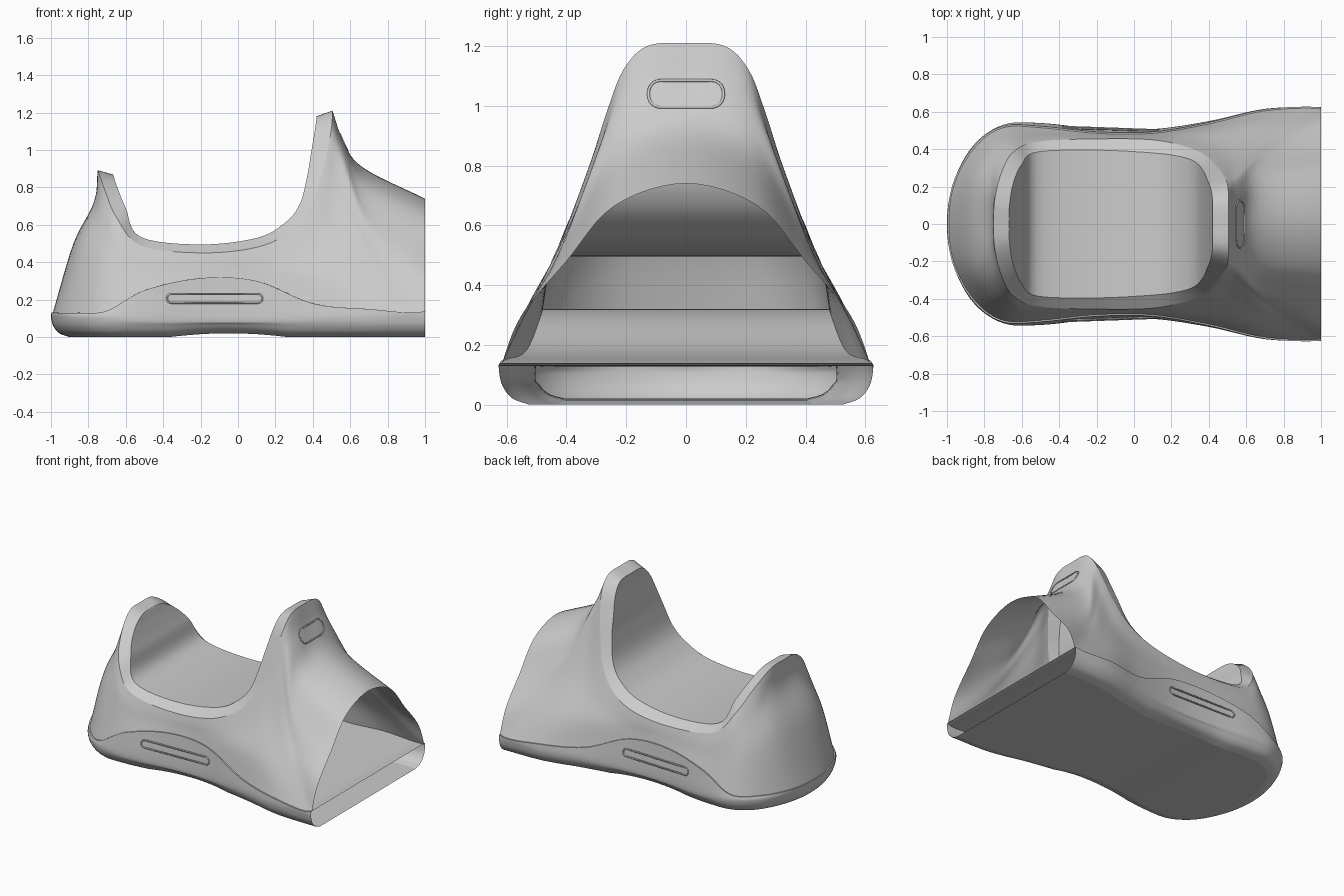
import bpy, bmesh, math
from mathutils import Vector
from mathutils.bvhtree import BVHTree

if "Cube" in bpy.data.objects:
    bpy.data.objects.remove(bpy.data.objects["Cube"])

grey = bpy.data.materials.new("plain grey")
grey.use_nodes = True
grey.diffuse_color = (0.6, 0.6, 0.6, 1)
grey.node_tree.nodes["Principled BSDF"].inputs["Base Color"].default_value = (0.6, 0.6, 0.6, 1)

STEPS = 6


def flip_y(p):
    return Vector((p.x, -p.y, p.z))


def spline(points, steps=STEPS, mirror_start=False, mirror_end=False):
    """Smooth curve through points; mirrored ends stay level across the centre line."""
    p = [Vector(q) for q in points]
    first = flip_y(p[1]) if mirror_start else 2 * p[0] - p[1]
    last = flip_y(p[-2]) if mirror_end else 2 * p[-1] - p[-2]
    p = [first] + p + [last]
    out = []
    for i in range(1, len(p) - 2):
        a, b, c, d = p[i - 1:i + 3]
        for s in range(steps):
            t = s / steps
            q = 0.5 * (2 * b + (c - a) * t + (2 * a - 5 * b + 4 * c - d) * t ** 2
                       + (3 * b - a - 3 * c + d) * t ** 3)
            q.x = min(q.x, 1)
            q.y = max(q.y, 0)
            out.append(q)
    return out + [p[-2].copy()]


def surface(name, rows):
    """Skin rows of points as a half shell and mirror it across the centre line."""
    bm = bmesh.new()
    grid = [[bm.verts.new(p) for p in row] for row in rows]
    for upper, lower in zip(grid, grid[1:]):
        for i in range(len(upper) - 1):
            bm.faces.new((upper[i], upper[i + 1], lower[i + 1], lower[i]))
    bmesh.ops.remove_doubles(bm, verts=bm.verts, dist=0.0001)
    bm.normal_update()
    middle = Vector((0, 0, 0.1))
    if sum(f.normal.dot(f.calc_center_median() - middle) * f.calc_area() for f in bm.faces) < 0:
        bmesh.ops.reverse_faces(bm, faces=bm.faces)
    mesh = bpy.data.meshes.new(name)
    bm.to_mesh(mesh)
    bm.free()
    mesh.materials.append(grey)
    mesh.shade_smooth()
    mesh.set_sharp_from_angle(angle=math.radians(45))
    obj = bpy.data.objects.new(name, mesh)
    bpy.context.collection.objects.link(obj)
    mirror = obj.modifiers.new("mirror", "MIRROR")
    mirror.use_axis = (False, True, False)
    return obj


def across(row):
    """Rows that carry an edge straight over to the centre line."""
    return [row, [Vector((p.x, p.y / 2, p.z)) for p in row], [Vector((p.x, 0, p.z)) for p in row]]


def bead(name, points):
    """Thin closed bead around a recess."""
    curve = bpy.data.curves.new(name, "CURVE")
    curve.dimensions = "3D"
    curve.bevel_depth = 0.005
    curve.bevel_resolution = 1
    line = curve.splines.new("POLY")
    line.points.add(len(points) - 1)
    for target, p in zip(line.points, points):
        target.co = (*p, 1)
    line.use_cyclic_u = True
    curve.materials.append(grey)
    bpy.context.collection.objects.link(bpy.data.objects.new(name, curve))


def rounded_box(cx, cz, half_w, half_h, radius):
    """Outline of a rounded rectangle in two dimensions."""
    out = []
    for corner, (sx, sz) in enumerate(((1, 1), (-1, 1), (-1, -1), (1, -1))):
        for s in range(7):
            a = math.radians(corner * 90 + s * 15)
            out.append((cx + sx * (half_w - radius) + radius * math.cos(a),
                        cz + sz * (half_h - radius) + radius * math.sin(a)))
    return out


def tree_of(obj):
    return BVHTree.FromPolygons([v.co for v in obj.data.vertices],
                                [p.vertices[:] for p in obj.data.polygons])


# Guide lines run from the heel centre, along the side, to the front centre
rim_inner = [(-.67, 0, .87), (-.665, .11, .86), (-.645, .22, .8), (-.6, .32, .69), (-.52, .385, .535),
             (-.2, .395, .495), (.1, .38, .53), (.25, .36, .61), (.33, .33, .71), (.37, .285, .86),
             (.39, .24, .98), (.41, .19, 1.1), (.42, .12, 1.17), (.42, 0, 1.18)]
rim_outer = [(-.75, 0, .89), (-.745, .13, .88), (-.71, .27, .78), (-.65, .38, .64), (-.52, .44, .49),
             (-.2, .455, .45), (.1, .45, .48), (.29, .41, .57), (.39, .36, .7), (.44, .31, .84),
             (.475, .265, .98), (.5, .21, 1.12), (.505, .13, 1.2), (.505, 0, 1.21)]
high = [(-.77, 0, .72), (-.765, .17, .72), (-.74, .31, .64), (-.66, .42, .53), (-.52, .465, .42),
        (-.2, .465, .41), (.1, .465, .42), (.34, .45, .46), (.47, .42, .53), (.53, .37, .64),
        (.55, .31, .8), (.555, .24, .98), (.56, .13, 1.05), (.56, 0, 1.05)]
low = [(-.88, 0, .5), (-.86, .23, .48), (-.78, .38, .43), (-.68, .46, .37), (-.52, .49, .33),
       (-.2, .475, .36), (.1, .475, .36), (.38, .5, .34), (.6, .53, .33), (.75, .51, .36),
       (.73, .44, .48), (.7, .36, .64), (.68, .22, .83), (.67, 0, .905)]
edge = [(-.99, 0, .13), (-.96, .215, .13), (-.85, .41, .13), (-.7, .515, .14), (-.5, .515, .25),
        (-.2, .485, .315), (.1, .485, .3), (.4, .535, .18), (.7, .605, .15), (1, .615, .14),
        (1, .55, .3), (1, .4, .48), (1, .24, .665), (1, 0, .74)]
outline = [(-1, 0, .105), (-.965, .22, .105), (-.86, .42, .105), (-.7, .53, .105), (-.5, .54, .105),
           (-.2, .51, .105), (.1, .507, .105), (.4, .55, .105), (.7, .615, .105), (1, .625, .105)]

inner, outer, upper_mid, lower_mid, border = [
    spline(g, mirror_start=True, mirror_end=True) for g in (rim_inner, rim_outer, high, low, edge)]

# Upper shell, collar rim and the saddle spanning the opening
columns = [spline(c) for c in zip(outer, upper_mid, lower_mid, border)]
shell = surface("upper_shell", list(zip(*columns)))
surface("collar_rim", [inner, outer])
surface("saddle", across(inner))

# Sole: side wall, arched deck and underside, open at the front end
widest = spline(outline, mirror_start=True)
seam = border[:len(widest)]
outward = []
for i in range(len(widest)):
    d = widest[min(i + 1, len(widest) - 1)] - widest[max(i - 1, 0)]
    outward.append(Vector((-d.y, d.x, 0)).normalized())
outward[0] = Vector((-1, 0, 0))
outward[-1] = Vector((0, 1, 0))


def sole_row(inset, z):
    row = []
    for p, n in zip(widest, outward):
        arch = max(0, 1 - ((p.x + .05) / .3) ** 2) * .02
        q = p - n * inset
        row.append(Vector((q.x, max(q.y, 0), z + arch * (1 - z / .105))))
    return row


lip = [p + n * .008 for p, n in zip(seam, outward)]
rows = [lip, widest, sole_row(.012, .06), sole_row(.045, .02), sole_row(.1, 0)]
wall = surface("sole_wall", list(zip(*[spline(c, 4) for c in zip(*rows)])))
surface("sole_lip", [seam, lip])
surface("sole_deck", across(seam))
surface("sole_underside", across(rows[-1]))

# Recess outlines on both sides and on the raised front tab
wall_tree, shell_tree = tree_of(wall), tree_of(shell)
for side, name in ((1, "left_slot"), (-1, "right_slot")):
    path = []
    for x, z in rounded_box(-.125, .207, .255, .025, .024):
        hit = wall_tree.ray_cast(Vector((x, 2, z)), Vector((0, -1, 0)))[0]
        if hit:
            path.append((hit.x, hit.y * side, hit.z))
    bead(name, path)
path = []
for y, z in rounded_box(0, 1.04, .125, .045, .04):
    hit = shell_tree.ray_cast(Vector((2, abs(y) + .0001, z)), Vector((-1, 0, 0)))[0]
    if hit:
        path.append((hit.x, y, hit.z))
bead("tab_recess", path)
